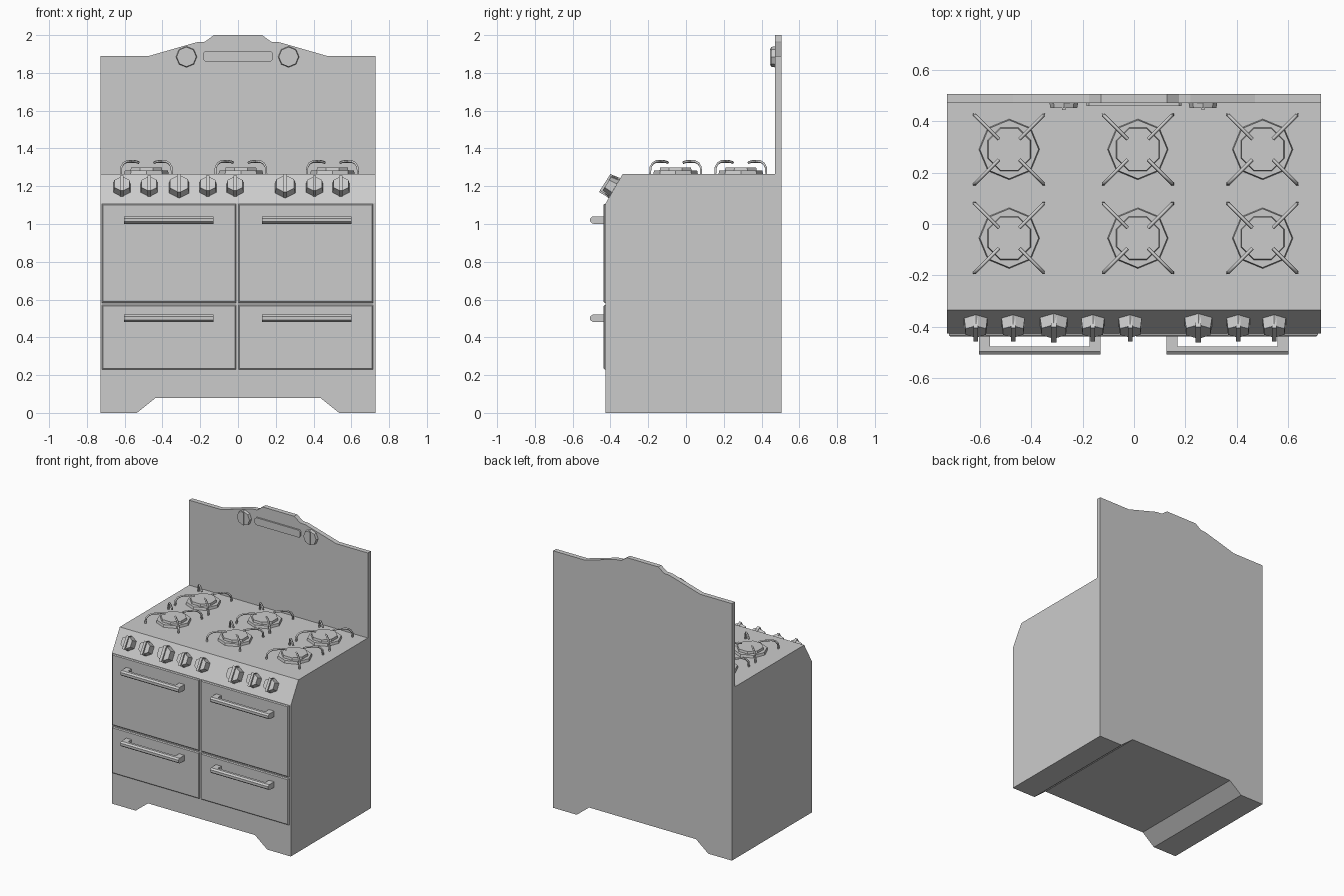
import bpy, bmesh
from math import pi, sqrt, atan2
from mathutils import Matrix, Vector

if "Cube" in bpy.data.objects:
    bpy.data.objects.remove(bpy.data.objects["Cube"])

enamel = bpy.data.materials.new("grey enamel")
enamel.use_nodes = True
GREY = (0.6, 0.6, 0.6, 1)
enamel.diffuse_color = GREY
enamel.node_tree.nodes["Principled BSDF"].inputs["Base Color"].default_value = GREY

HALF, FRONT, WALL, BACK, TOP = 0.727, -0.425, 0.47, 0.505, 1.265


def finish(name, bm):
    bmesh.ops.recalc_face_normals(bm, faces=bm.faces)
    mesh = bpy.data.meshes.new(name)
    bm.to_mesh(mesh)
    bm.free()
    mesh.materials.append(enamel)
    ob = bpy.data.objects.new(name, mesh)
    bpy.context.collection.objects.link(ob)
    return ob


def prism(bm, points, offset):
    """Extrude a closed outline of 3D points along an offset."""
    face = bm.faces.new([bm.verts.new(p) for p in points])
    new = bmesh.ops.extrude_face_region(bm, geom=[face])["geom"]
    verts = [v for v in new if isinstance(v, bmesh.types.BMVert)]
    bmesh.ops.translate(bm, verts=verts, vec=offset)


def box(bm, lo, hi):
    prism(bm, [(lo[0], lo[1], lo[2]), (hi[0], lo[1], lo[2]),
               (hi[0], hi[1], lo[2]), (lo[0], hi[1], lo[2])], (0, 0, hi[2] - lo[2]))


def disc(bm, matrix, sides, r1, r2, depth, turn=0.0):
    """Faceted frustum rising from the matrix origin along its z axis."""
    bmesh.ops.create_cone(bm, cap_ends=True, segments=sides, radius1=r1, radius2=r2, depth=depth,
                          matrix=matrix @ Matrix.Rotation(turn, 4, 'Z') @ Matrix.Translation((0, 0, depth / 2)))


def mirrored(half):
    return half + [(-x, z) for x, z in reversed(half)]


# Cabinet: arched plinth outline run front to back, with a sloped control panel
arch = [(-HALF, 0), (-0.535, 0), (-0.435, 0.08)]
bm = bmesh.new()
outline = mirrored([(-HALF, TOP)] + arch)
prism(bm, [(x, FRONT, z) for x, z in outline], (0, WALL - FRONT, 0))
slope = Vector((0, 0.09, 0.155)).normalized()
out = Vector((0, -slope.z, slope.y))
cut = bmesh.ops.bisect_plane(bm, geom=bm.verts[:] + bm.edges[:] + bm.faces[:],
                             plane_co=(0, FRONT, 1.11), plane_no=out, clear_outer=True)
bmesh.ops.holes_fill(bm, edges=[e for e in bm.edges if e.is_boundary])
finish("cabinet", bm)

# Back panel with stepped crest
bm = bmesh.new()
crest = [(-0.128, 2.0), (-0.175, 1.965), (-0.22, 1.962), (-0.47, 1.89), (-HALF, 1.89)]
prism(bm, [(x, WALL, z) for x, z in mirrored(crest + arch)], (0, BACK - WALL, 0))
finish("back_panel", bm)

# Doors, drawers and their handles
for side, x0, x1, hx0, hx1 in (("right", -0.72, -0.01, -0.603, -0.13),
                               ("left", 0.003, 0.715, 0.127, 0.6)):
    for part, z0, z1, hz in (("door", 0.583, 1.107, 1.02), ("drawer", 0.23, 0.571, 0.5)):
        bm = bmesh.new()
        box(bm, (x0, -0.437, z0), (x1, FRONT, z1))
        front = [e for e in bm.edges if all(v.co.y < -0.43 for v in e.verts)]
        bmesh.ops.bevel(bm, geom=front, offset=0.006, segments=1, affect='EDGES')
        finish(f"{side}_{part}", bm)

        bm = bmesh.new()
        section = [(-0.477, 0.02), (-0.495, 0.02), (-0.507, 0.01),
                   (-0.507, -0.008), (-0.495, -0.018), (-0.477, -0.02)]
        prism(bm, [(hx0, y, hz + z) for y, z in section], (hx1 - hx0, 0, 0))
        for a in (hx0, hx1 - 0.043):
            box(bm, (a, -0.477, hz - 0.02), (a + 0.043, -0.435, hz + 0.02))
        finish(f"{side}_{part}_handle", bm)

# Six-sided knobs with a raised grip, square to the sloped panel
tilt = Matrix.Rotation(atan2(-out.y, out.z), 4, 'X')
for i, x in enumerate((-0.615, -0.47, -0.312, -0.16, -0.015, 0.25, 0.405, 0.545)):
    size = 1.18 if i in (2, 5) else 1.0
    place = Matrix.Translation((x, -0.379, 1.19)) @ tilt @ Matrix.Diagonal((size, size, 1, 1))
    bm = bmesh.new()
    disc(bm, place, 6, 0.052, 0.046, 0.046)
    grip = bmesh.new()
    prism(grip, [(-0.009, -0.05, 0), (-0.009, -0.05, 0.06), (-0.009, 0.046, 0.056), (-0.009, 0.046, 0)],
          (0.018, 0, 0))
    grip.transform(place)
    part = bpy.data.meshes.new("grip")
    grip.to_mesh(part)
    grip.free()
    bm.from_mesh(part)
    bpy.data.meshes.remove(part)
    finish(f"knob_{i + 1}", bm)

# Burners, each with four bent grate arms
arm = [(0.135, TOP), (0.133, 1.3), (0.122, 1.32), (0.103, 1.331), (0.058, 1.331), (0.04, 1.325)]
for col, x in zip(("right", "middle", "left"), (-0.485, 0.015, 0.5)):
    for row, y in (("rear", 0.29), ("front", -0.055)):
        bm = bmesh.new()
        place = Matrix.Translation((x, y, TOP))
        disc(bm, place, 8, 0.118, 0.114, 0.018)
        disc(bm, place, 8, 0.095, 0.088, 0.034, pi / 8)
        finish(f"{row}_{col}_burner", bm)

        curve = bpy.data.curves.new("grate", 'CURVE')
        curve.dimensions = '3D'
        curve.bevel_depth = 0.007
        curve.bevel_resolution = 0
        curve.use_fill_caps = True
        for sx in (-1, 1):
            for sy in (-1, 1):
                line = curve.splines.new('POLY')
                line.points.add(len(arm) - 1)
                for p, (r, z) in zip(line.points, arm):
                    p.co = (x + sx * r, y + sy * r, z, 1)
        curve.materials.append(enamel)
        grate = bpy.data.objects.new(f"{row}_{col}_grate", curve)
        bpy.context.collection.objects.link(grate)

# Long clock plate and two dials on the back panel
facing = Matrix.Rotation(pi / 2, 4, 'X')
bm = bmesh.new()
plate = [(0.185, 1.871), (0.185, 1.903), (0.174, 1.914)]
plate = [(0.174, 1.86)] + plate
prism(bm, [(x, 0.458, z) for x, z in plate + [(-x, z) for x, z in reversed(plate)]], (0, 0.014, 0))
finish("clock_plate", bm)
for side, x in (("right", -0.273), ("left", 0.268)):
    bm = bmesh.new()
    disc(bm, Matrix.Translation((x, WALL + 0.002, 1.885)) @ facing, 8, 0.056, 0.052, 0.022)
    box(bm, (x - 0.006, 0.444, 1.84), (x + 0.006, 0.452, 1.93))
    finish(f"{side}_dial", bm)
